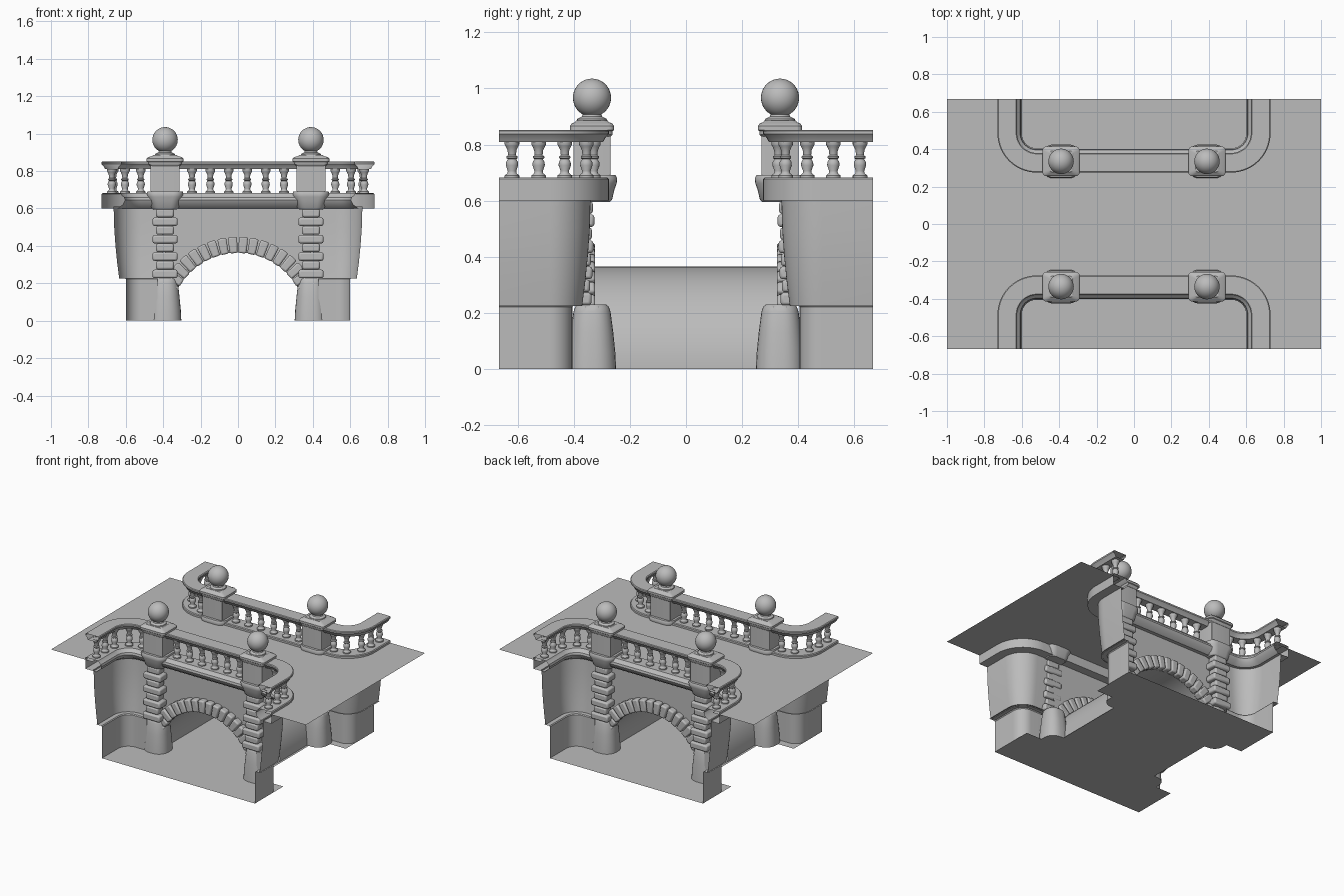
import bpy, bmesh, math
from mathutils import Matrix, Vector

if "Cube" in bpy.data.objects:
    bpy.data.objects.remove(bpy.data.objects["Cube"], do_unlink=True)

stone = bpy.data.materials.new("grey stone")
stone.use_nodes = True
GREY = (0.5, 0.5, 0.5, 1)
stone.diffuse_color = GREY
stone.node_tree.nodes["Principled BSDF"].inputs["Base Color"].default_value = GREY

EDGE = 0.667           # half length of the whole piece in y
ARM_X, FRONT_Y = 0.675, -0.33   # centre line of the parapet
BEND = 0.155           # radius of the parapet corner
POST = (0.39, -0.335)  # centre of the post and pier


def finish(name, bm, mirror=(True, True), bevel=0, angle=35, fix=True):
    """Turn a bmesh into a stone object mirrored over the canal and the road."""
    if fix:
        bmesh.ops.recalc_face_normals(bm, faces=bm.faces[:])
    mesh = bpy.data.meshes.new(name)
    bm.to_mesh(mesh)
    bm.free()
    mesh.materials.append(stone)
    ob = bpy.data.objects.new(name, mesh)
    bpy.context.collection.objects.link(ob)
    bpy.ops.object.select_all(action='DESELECT')
    ob.select_set(True)
    bpy.context.view_layer.objects.active = ob
    bpy.ops.object.shade_smooth_by_angle(angle=math.radians(angle))
    if bevel:
        b = ob.modifiers.new("Rounded edges", 'BEVEL')
        b.width, b.segments = bevel, 2
    if any(mirror):
        m = ob.modifiers.new("Mirror", 'MIRROR')
        m.use_axis = (mirror[0], mirror[1], False)
        m.use_mirror_merge = False
    return ob


def parapet_path(d, end_x):
    """Plan line from the cut end round the corner, moved d towards the canal."""
    cx, cy = ARM_X - BEND, FRONT_Y - BEND
    pts = [(ARM_X - d, -EDGE)]
    for i in range(15):
        a = math.pi / 2 * i / 14
        pts.append((cx + (BEND - d) * math.cos(a), cy + (BEND - d) * math.sin(a)))
    return pts + [(end_x, FRONT_Y - d)]


def bridge_rows(bm, rows, closed=False):
    for a, b in zip(rows, rows[1:]):
        n = len(a)
        for i in range(n if closed else n - 1):
            j = (i + 1) % n
            bm.faces.new((a[i], a[j], b[j], b[i]))


def sweep(name, profile, end_x, angle=35):
    """Profile is a list of (offset towards canal, height)."""
    bm = bmesh.new()
    rows = [[bm.verts.new((x, y, z)) for x, y in parapet_path(d, end_x)]
            for d, z in profile]
    bridge_rows(bm, rows)
    finish(name, bm, angle=angle)


def rounded_rect(hx, hy, r):
    pts = []
    r = min(r, hx, hy)
    for q, (sx, sy) in enumerate(((1, 1), (-1, 1), (-1, -1), (1, -1))):
        for i in range(7):
            a = math.pi / 2 * (q + i / 6)
            pts.append((sx * (hx - r) + r * math.cos(a), sy * (hy - r) + r * math.sin(a)))
    return pts


def loft(name, sections, corner, angle=35):
    """Stack rounded rectangles (height, half width, half depth) on the post."""
    bm = bmesh.new()
    rows = [[bm.verts.new((POST[0] + x, POST[1] + y, z))
             for x, y in rounded_rect(hx, hy, corner * hy)] for z, hx, hy in sections]
    bridge_rows(bm, rows, closed=True)
    bm.faces.new(rows[0])
    bm.faces.new(rows[-1])
    bmesh.ops.remove_doubles(bm, verts=bm.verts[:], dist=0.0001)
    finish(name, bm, angle=angle)


def add_block(bm, centre, size, rot=None):
    mat = Matrix.Translation(centre) @ (rot or Matrix()) @ Matrix.Diagonal((*size, 1))
    bmesh.ops.create_cube(bm, size=1, matrix=mat)


# Canal bank walls, plinth, kerb and handrail follow the same curved line
sweep("bank_wall", [(0.01, 0.61), (0.013, 0.5), (0.02, 0.4), (0.029, 0.31), (0.04, 0.225)], 0.40)
sweep("bank_plinth", [(0.03, 0.228), (0.07, 0.228), (0.075, 0.222), (0.075, 0)], 0.43)
sweep("kerb", [(0.01, 0.6), (-0.055, 0.6), (-0.055, 0.677), (-0.05, 0.682), (0.045, 0.682),
               (0.055, 0.668), (0.066, 0.66), (0.07, 0.645), (0.06, 0.622), (0.03, 0.6),
               (0.01, 0.6)], 0)
sweep("handrail", [(-0.035, 0.81), (-0.043, 0.825), (-0.055, 0.838), (-0.055, 0.848),
                   (-0.05, 0.852), (0.045, 0.852), (0.05, 0.848), (0.05, 0.838),
                   (0.038, 0.825), (0.03, 0.81), (-0.035, 0.81)], 0)

# Road deck, cut away along the parapet over the canal
bm = bmesh.new()
quarter = parapet_path(0, 0.3)
outline = [(1, -EDGE), (1, EDGE)]
outline += [(x, -y) for x, y in quarter] + [(-x, -y) for x, y in reversed(quarter)]
outline += [(-1, EDGE), (-1, -EDGE)]
outline += [(-x, y) for x, y in quarter] + list(reversed(quarter))
bm.faces.new([bm.verts.new((x, y, 0.664)) for x, y in outline])
bmesh.ops.triangulate(bm, faces=bm.faces[:])
finish("road_deck", bm, mirror=(False, False), fix=False)

# Water: wide outside the bridge, narrow under the arch
bm = bmesh.new()
shape = [(0.6, -EDGE), (0.6, -0.35), (0.38, -0.35), (0.38, 0.35), (0.6, 0.35), (0.6, EDGE)]
shape += [(-x, y) for x, y in reversed(shape)]
bm.faces.new([bm.verts.new((x, y, 0)) for x, y in shape])
finish("water", bm, mirror=(False, False), fix=False)

# Arch wall and the vault behind it
R, WALL_Y = 0.365, -0.335
arc = [(R * math.sin(a), R * math.cos(a)) for a in (math.pi / 2 * i / 24 for i in range(25))]
bm = bmesh.new()
top = [bm.verts.new((x * 0.41 / R, WALL_Y, 0.62)) for x, z in arc]
bridge_rows(bm, [[bm.verts.new((x, WALL_Y, z)) for x, z in arc], top])
finish("arch_wall", bm)
bm = bmesh.new()
bridge_rows(bm, [[bm.verts.new((x, y, z)) for x, z in arc] for y in (WALL_Y, 0)])
finish("vault", bm)

# Arch stones
bm = bmesh.new()
step = math.radians(7.5)
for k in range(9):
    a = step * (k + 0.5)
    before = set(bm.verts)
    add_block(bm, (0, 0, 0), (0.046, 0.055, 0.087))
    for v in set(bm.verts) - before:
        v.co.x *= 1 + 1.1 * v.co.z
        v.co.z += 0.405
        v.co = Matrix.Rotation(a, 3, 'Y') @ v.co + Vector((0, WALL_Y - 0.016, 0))
finish("arch_stones", bm, bevel=0.009)

# Rusticated pillar: alternating wide and narrow blocks leaning with the wall
bm = bmesh.new()
for k in range(8):
    half = 0.067 if k % 2 == 0 else 0.048
    z = 0.25 + k * 0.0465
    depth = 0.084 if k % 2 == 0 else 0.07
    add_block(bm, (POST[0], -0.379 + 0.012 * k / 7, z), (2 * half, depth, 0.045))
finish("pillar_blocks", bm, bevel=0.01)

# Round pier, corbel, post and cap
loft("pier", [(0, 0.087, 0.086), (0.06, 0.084, 0.083), (0.13, 0.077, 0.076),
              (0.205, 0.069, 0.066), (0.222, 0.064, 0.06), (0.23, 0.054, 0.05)], 0.85)
loft("corbel", [(0.595, 0.064, 0.064), (0.605, 0.074, 0.072), (0.64, 0.083, 0.08),
                (0.662, 0.095, 0.088), (0.68, 0.098, 0.09), (0.692, 0.094, 0.084)], 0.6)
loft("post", [(0.68, 0.078, 0.066), (0.84, 0.078, 0.066)], 0.06)
loft("post_cap", [(0.828, 0.08, 0.067), (0.836, 0.088, 0.073), (0.848, 0.09, 0.074),
                  (0.852, 0.099, 0.079), (0.866, 0.099, 0.079), (0.875, 0.09, 0.072),
                  (0.88, 0.07, 0.06), (0.886, 0.062, 0.056)], 0.25)
loft("ball_neck", [(0.88, 0.056, 0.056), (0.892, 0.052, 0.052), (0.9, 0.036, 0.036),
                   (0.915, 0.03, 0.03)], 1)

# Stone ball
bm = bmesh.new()
bmesh.ops.create_uvsphere(bm, u_segments=32, v_segments=20, radius=0.068,
                          matrix=Matrix.Translation((*POST, 0.967)))
finish("stone_ball", bm)

# Turned balusters between the posts and round the corner
turned = [(0.026, 0.68), (0.026, 0.69), (0.016, 0.698), (0.015, 0.706), (0.022, 0.726),
          (0.021, 0.738), (0.015, 0.748), (0.02, 0.752), (0.02, 0.758), (0.014, 0.762),
          (0.016, 0.78), (0.022, 0.793), (0.026, 0.8), (0.026, 0.812)]
spots = [(x, FRONT_Y) for x in (0.05, 0.148, 0.246, 0.52)]
spots += [(ARM_X, y) for y in (-0.62, -0.525)]
for deg in (20, 57):
    a = math.radians(deg)
    spots.append((ARM_X - BEND + BEND * math.cos(a), FRONT_Y - BEND + BEND * math.sin(a)))
bm = bmesh.new()
SIDES = 16
for cx, cy in spots:
    rows = [[bm.verts.new((cx + r * math.cos(math.tau * i / SIDES),
                           cy + r * math.sin(math.tau * i / SIDES), z))
             for i in range(SIDES)] for r, z in turned]
    bridge_rows(bm, rows, closed=True)
finish("balusters", bm, angle=50)
